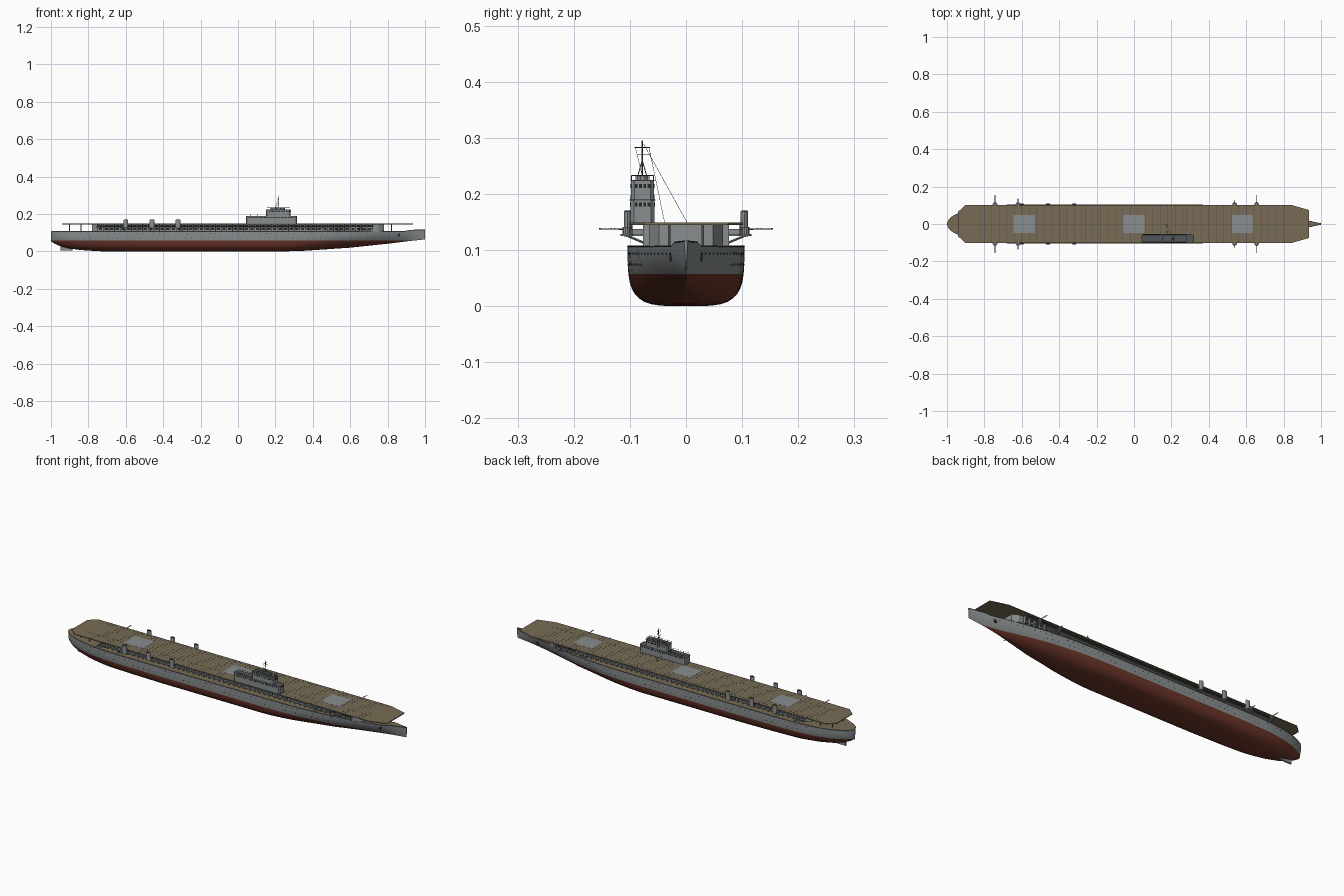
import bpy, bmesh, math
from mathutils import Vector, Matrix

if "Cube" in bpy.data.objects:
    bpy.data.objects.remove(bpy.data.objects["Cube"])


def material(name, rgb):
    m = bpy.data.materials.new(name)
    m.diffuse_color = (*rgb, 1)
    m.use_nodes = True
    m.node_tree.nodes["Principled BSDF"].inputs["Base Color"].default_value = m.diffuse_color
    return m


GREY = material("hull grey", (0.25, 0.27, 0.275))
RED = material("bottom red", (0.15, 0.036, 0.022))
WOOD = material("deck wood", (0.19, 0.15, 0.09))
DARK = material("dark grey", (0.085, 0.09, 0.1))
BLACK = material("black", (0.02, 0.02, 0.022))


def finish(name, bm, mats, smooth=False):
    me = bpy.data.meshes.new(name)
    bmesh.ops.recalc_face_normals(bm, faces=bm.faces)
    bm.to_mesh(me)
    bm.free()
    ob = bpy.data.objects.new(name, me)
    bpy.context.collection.objects.link(ob)
    for m in mats:
        me.materials.append(m)
    if smooth:
        bpy.ops.object.select_all(action='DESELECT')
        ob.select_set(True)
        bpy.context.view_layer.objects.active = ob
        bpy.ops.object.shade_smooth_by_angle(angle=math.radians(35))
    return ob


def box(bm, x0, x1, y0, y1, z0, z1):
    m = Matrix.Translation(((x0 + x1) / 2, (y0 + y1) / 2, (z0 + z1) / 2))
    m = m @ Matrix.Diagonal((x1 - x0, abs(y1 - y0), z1 - z0, 1))
    bmesh.ops.create_cube(bm, size=1, matrix=m)


def rod(bm, a, b, r, n=6):
    a, b = Vector(a), Vector(b)
    q = (b - a).to_track_quat('Z', 'Y').to_matrix().to_4x4()
    bmesh.ops.create_cone(bm, cap_ends=True, segments=n, radius1=r, radius2=r,
                          depth=(b - a).length, matrix=Matrix.Translation((a + b) / 2) @ q)


def prism(bm, pts, z0, z1):
    lo = [bm.verts.new((x, y, z0)) for x, y in pts]
    hi = [bm.verts.new((x, y, z1)) for x, y in pts]
    bm.faces.new(lo)
    bm.faces.new(hi)
    for i in range(len(pts)):
        j = (i + 1) % len(pts)
        bm.faces.new((lo[i], lo[j], hi[j], hi[i]))


def lerp(table, x):
    for (xa, a), (xb, b) in zip(table, table[1:]):
        if x <= xb:
            return a + (b - a) * max(0, (x - xa) / (xb - xa))
    return table[-1][1]


# Hull: deck breadth, keel height, sheer and section fullness along x
BEAM = [(-1, .006), (-.99, .024), (-.97, .041), (-.94, .057), (-.9, .073), (-.83, .09), (-.74, .1),
        (-.6, .104), (.3, .104), (.45, .099), (.6, .085), (.75, .059), (.87, .031), (.95, .013), (1, .003)]
KEEL = [(-1, .054), (-.98, .041), (-.95, .028), (-.9, .015), (-.83, .006), (-.72, 0), (.25, 0),
        (.35, .003), (.6, .02), (.8, .041), (.92, .056), (1, .064)]
SHEER = [(-1, .108), (.89, .108), (.92, .115), (1, .117)]
FULL = [(-1, 2.2), (-.7, 3.3), (-.4, 4), (.2, 4), (.5, 2.4), (.8, 1.5), (1, 1.1)]
WL = .057


def half_breadth(x, z):
    k, t, p = lerp(KEEL, x), lerp(SHEER, x), lerp(FULL, x)
    u = min(1, max(0, (z - k) / (t - k)))
    return lerp(BEAM, x) * (1 - (1 - u) ** p) ** (1 / p)


stations = sorted({round(-1 + i * .04, 3) for i in range(51)} | {-.99, -.98, -.97, -.95, -.9, .89, .9, .99})
bm = bmesh.new()
rings = []
for x in stations:
    k, t = lerp(KEEL, x), lerp(SHEER, x)
    w = max(WL, k + .001)
    zs = [k + (w - k) * (i / 8) ** 2 for i in range(9)] + [w + (t - w) * i / 4 for i in range(1, 5)]
    side = [(half_breadth(x, z), z) for z in zs]
    rings.append([bm.verts.new((x, -y, z)) for y, z in reversed(side)]
                 + [bm.verts.new((x, y, z)) for y, z in side[1:]])
n = len(rings[0])
for a, b in zip(rings, rings[1:]):
    for i in range(n):
        j = (i + 1) % n
        f = bm.faces.new((a[i], b[i], b[j], a[j]))
        if i == n - 1:
            f.material_index = 2
        elif f.calc_center_median().z < WL:
            f.material_index = 1
bm.faces.new(rings[0])
bm.faces.new(rings[-1])
finish("hull", bm, [GREY, RED, WOOD], True)

# Rudder
bm = bmesh.new()
box(bm, -.95, -.885, -.004, .004, .006, .035)
finish("rudder", bm, [GREY])

# Dark edge strip along the hull top
bm = bmesh.new()
for s in (-1, 1):
    for a, b in zip(stations[1:], stations[2:]):
        rod(bm, (a, s * lerp(BEAM, a), lerp(SHEER, a) - .001), (b, s * lerp(BEAM, b), lerp(SHEER, b) - .001), .0012, 4)
finish("hull_edge_strip", bm, [DARK])

# Portholes and anchors
bm = bmesh.new()
for s in (-1, 1):
    for z, x0, count in ((.094, -.9, 60), (.074, -.82, 48)):
        for i in range(count):
            x = x0 + i * .03
            y = half_breadth(x, z)
            if x < .95:
                rod(bm, (x, s * (y - .002), z), (x, s * (y + .0007), z), .0018, 8)
    y = half_breadth(.86, .088)
    box(bm, .853, .867, s * y - .002, s * y + .002, .08, .095)
finish("portholes_and_anchors", bm, [BLACK])

# Hangar with chamfered ends
bm = bmesh.new()
prism(bm, [(-.78, -.048), (-.75, -.066), (.75, -.066), (.78, -.048),
           (.78, .048), (.75, .066), (-.75, .066), (-.78, .048)], .106, .146)
finish("hangar", bm, [GREY])

# Hangar pillars, dark openings, gallery walkway and railing
pillars, openings, gallery, rails = (bmesh.new() for _ in range(4))
for s in (-1, 1):
    for i in range(50):
        x = -.75 + i * .03
        box(pillars, x - .002, x + .002, s * .064, s * .077, .107, .146)
        if i < 49:
            box(openings, x + .006, x + .024, s * .065, s * .067, .115, .124)
            box(openings, x + .006, x + .024, s * .065, s * .067, .131, .142)
        rod(rails, (x, s * .096, .127), (x, s * .096, .146), .0008, 4)
    box(gallery, -.76, .6, s * .066, s * .097, .126, .128)
    for z in (.134, .139):
        rod(rails, (-.76, s * .096, z), (.72, s * .096, z), .0007, 4)
finish("hangar_pillars", pillars, [GREY])
finish("hangar_openings", openings, [BLACK])
finish("gallery_walkway", gallery, [GREY])
finish("gallery_railing", rails, [DARK])

# Flight deck
bm = bmesh.new()
prism(bm, [(-.94, -.066), (-.9, -.102), (.84, -.102), (.935, -.075),
           (.935, .075), (.84, .102), (-.9, .102), (-.94, .066)], .145, .149)
finish("flight_deck", bm, [WOOD])

# Posts under the deck overhangs
bm = bmesh.new()
for s in (-1, 1):
    for x, y in ((-.9, .045), (-.84, .06), (.82, .03)):
        rod(bm, (x, s * y, .107), (x, s * y, .146), .0025, 8)
finish("overhang_posts", bm, [GREY])

# Deck lifts
bm = bmesh.new()
for x in (-.587, -.002, .58):
    box(bm, x - .057, x + .057, -.049, .049, .147, .1495)
finish("deck_lifts", bm, [GREY])

# Painted deck lines and plank seams
bm = bmesh.new()
for y in (.086, -.046):
    box(bm, -.86, .84, y - .0006, y + .0006, .148, .1493)
for i in range(82):
    x = -.82 + i * .02
    box(bm, x - .0007, x + .0007, -.1, .1, .148, .1492)
finish("deck_seams", bm, [DARK])

# Funnels on both sides with braces
funnels, caps, braces = (bmesh.new() for _ in range(3))
for s in (-1, 1):
    for x in (-.6, -.46, -.32):
        ring = [(x + .013 * math.cos(a), s * .104 + .0068 * math.sin(a))
                for a in (i * math.tau / 16 for i in range(16))]
        prism(funnels, ring, .124, .169)
        prism(caps, [(x + (px - x) * .8, s * .104 + (py - s * .104) * .8) for px, py in ring], .168, .1705)
        box(funnels, x - .009, x + .009, s * .066, s * .104, .125, .138)
        for dx in (-.009, .009):
            rod(braces, (x + dx, s * .07, .112), (x + dx, s * .104, .126), .0012)
finish("funnels", funnels, [GREY], True)
finish("funnel_mouths", caps, [BLACK])

# Side guns on sponsons
sponsons, barrels = bmesh.new(), bmesh.new()
for s in (-1, 1):
    for x, reach in ((-.743, .155), (-.62, .135), (.538, .128), (.656, .155)):
        box(sponsons, x - .008, x + .008, s * .066, s * .1, .125, .129)
        rod(sponsons, (x, s * .104, .125), (x, s * .104, .129), .013, 14)
        rod(sponsons, (x, s * .106, .129), (x, s * .106, .141), .007, 10)
        for dx in (-.002, .002):
            rod(barrels, (x + dx, s * .108, .137), (x + dx, s * reach, .138), .001, 6)
        for dx in (-.008, .008):
            rod(braces, (x + dx, s * .07, .11), (x + dx, s * .108, .126), .0012)
finish("gun_sponsons", sponsons, [GREY], True)
finish("gun_barrels", barrels, [DARK])
finish("side_braces", braces, [GREY])


# Island: stacked tiers with dark roofs and window bands
def tier(walls, roofs, x0, x1, y0, y1, z0, z1):
    c = .006
    pts = [(x0, y0 + c), (x0 + c, y0), (x1 - c, y0), (x1, y0 + c),
           (x1, y1 - c), (x1 - c, y1), (x0 + c, y1), (x0, y1 - c)]
    prism(walls, pts, z0, z1)
    cx, cy = (x0 + x1) / 2, (y0 + y1) / 2
    prism(roofs, [(cx + (x - cx) * 1.015, cy + (y - cy) * 1.06) for x, y in pts], z1, z1 + .0018)


walls, roofs, panes = (bmesh.new() for _ in range(3))
tier(walls, roofs, .042, .315, -.099, -.056, .148, .188)
tier(walls, roofs, .15, .282, -.098, -.057, .188, .223)
tier(walls, roofs, .175, .25, -.087, -.068, .223, .231)
for z, x0, x1, y0, y1 in ((.181, .06, .3, -.099, -.056), (.214, .165, .27, -.098, -.057)):
    x = x0
    while x < x1:
        for y in (y0, y1):
            box(panes, x, x + .008, y - .0006, y + .0006, z - .0035, z + .0035)
        x += .013
for z, x in ((.181, .315), (.214, .282)):
    for i in range(4):
        y = -.091 + i * .0075
        box(panes, x - .0006, x + .0006, y, y + .005, z - .0035, z + .0035)
finish("island", walls, [GREY])
finish("island_roofs", roofs, [DARK])
finish("island_windows", panes, [BLACK])

# Island railings
bm = bmesh.new()
for x0, x1, y0, y1, z in ((.045, .145, -.098, -.057, .19), (.155, .278, -.097, -.058, .225)):
    cs = [(x0, y0), (x1, y0), (x1, y1), (x0, y1)]
    for a, b in zip(cs, cs[1:] + cs[:1]):
        rod(bm, (*a, z + .008), (*b, z + .008), .0006, 4)
        for i in range(5):
            p = Vector(a).lerp(Vector(b), i / 5)
            rod(bm, (p.x, p.y, z), (p.x, p.y, z + .008), .0006, 4)
finish("island_railing", bm, [DARK])

# Mast, yards and rigging
bm = bmesh.new()
rod(bm, (.217, -.078, .23), (.217, -.078, .295), .0016, 8)
rod(bm, (.217, -.092, .283), (.217, -.064, .283), .0008)
rod(bm, (.217, -.086, .27), (.217, -.063, .27), .0008)
for s in (-1, 1):
    rod(bm, (.217, -.078, .26), (.205, -.078 + s * .008, .232), .0008)
finish("mast", bm, [DARK])
bm = bmesh.new()
for a, b in (((.217, -.076, .29), (.17, .002, .149)), ((.217, -.066, .283), (.17, -.038, .149)),
             ((.217, -.09, .283), (.2, -.078, .232))):
    rod(bm, a, b, .0004, 4)
finish("rigging", bm, [BLACK])
